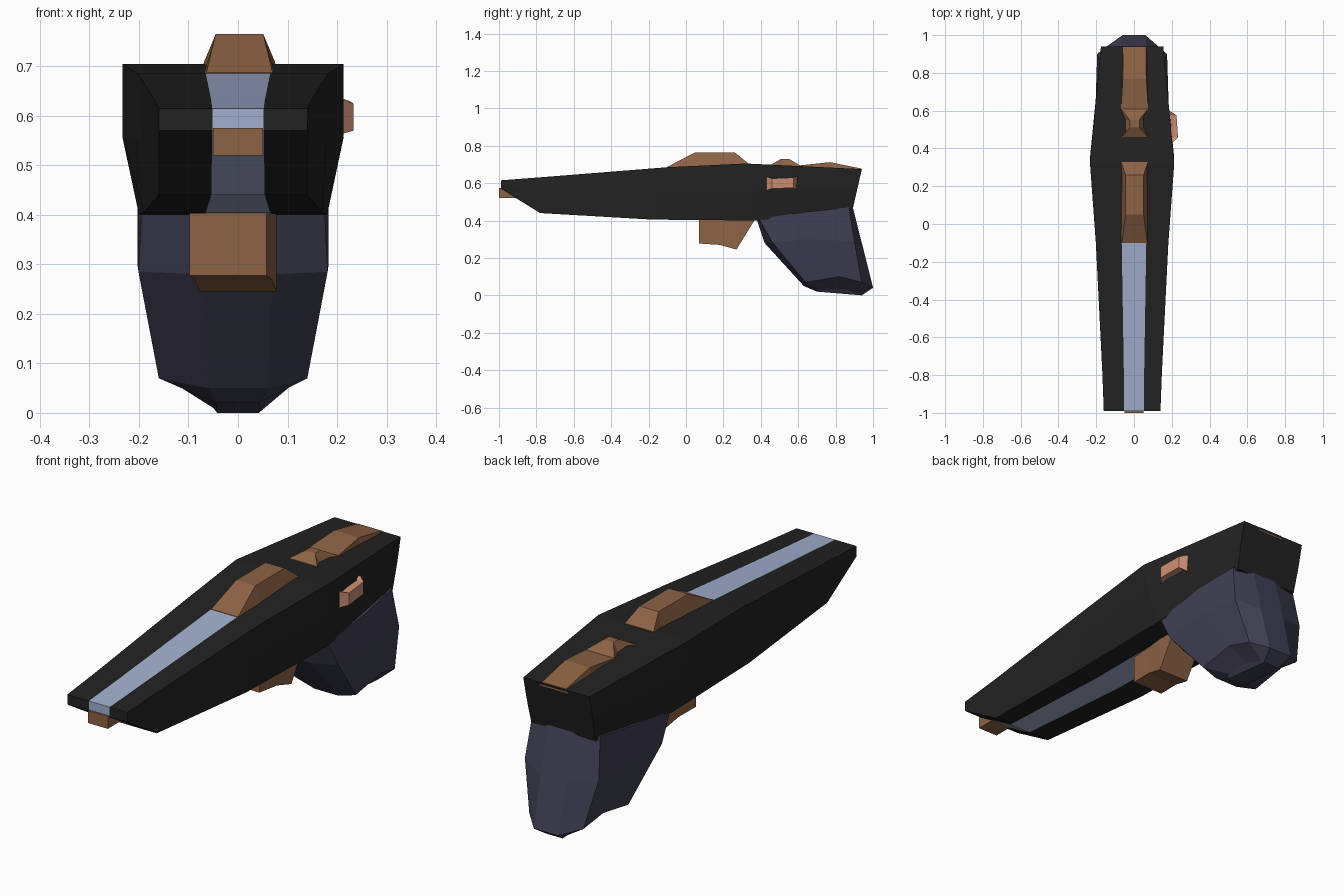
import bpy, bmesh


def material(name, rgb):
    m = bpy.data.materials.new(name)
    m.diffuse_color = (*rgb, 1)
    return m


BLACK = material("black casing", (0.016, 0.016, 0.016))
BLUE = material("pale blue strip", (0.36, 0.43, 0.62))
BROWN = material("copper brown", (0.27, 0.125, 0.06))
PURPLE = material("dusky purple", (0.052, 0.050, 0.088))
PINK = material("light copper", (0.60, 0.27, 0.17))


def loft(name, halves, mats, centre=None, pick=lambda k, j: 0):
    """Skin a row of half outlines (x, y, z), mirrored across the centre."""
    n = len(halves[0])
    bm = bmesh.new()
    rings = []
    for k, half in enumerate(halves):
        cx = [centre[k] if centre else (-0.01 if p[0] > 0.1 else 0) for p in half]
        pts = [(c + x, y, z) for c, (x, y, z) in zip(cx, half)]
        pts += [(c - x, y, z) for c, (x, y, z) in reversed(list(zip(cx, half)))]
        rings.append([bm.verts.new(p) for p in pts])
    for k, (a, b) in enumerate(zip(rings, rings[1:])):
        for j in range(2 * n):
            i = (j + 1) % (2 * n)
            f = bm.faces.new((a[j], a[i], b[i], b[j]))
            f.material_index = pick(k, j)
    # end caps: a centre strip plus two side panels
    for k, r in ((-1, rings[0]), (len(rings), rings[-1])):
        f = bm.faces.new((r[0], r[n - 1], r[n], r[-1]))
        f.material_index = pick(k, -1)
        if n > 2:
            bm.faces.new(r[:n])
            bm.faces.new(r[n:])
    bmesh.ops.recalc_face_normals(bm, faces=bm.faces)
    me = bpy.data.meshes.new(name)
    bm.to_mesh(me)
    bm.free()
    for m in mats:
        me.materials.append(m)
    ob = bpy.data.objects.new(name, me)
    bpy.context.collection.objects.link(ob)
    return ob


# Casing: strip half width, top (y, z, width), middle (z, width), bottom (y, z, width)
stations = [
    (0.052, (-0.99, 0.615, 0.15), (0.593, 0.150), (-0.99, 0.57, 0.15)),
    (0.054, (-0.78, 0.631, 0.158), (0.54, 0.155), (-0.78, 0.44, 0.15)),
    (0.065, (-0.10, 0.685, 0.192), (0.55, 0.189), (-0.18, 0.405, 0.18)),
    (0.070, (0.32, 0.705, 0.223), (0.555, 0.223), (0.38, 0.40, 0.19)),
    (0.065, (0.94, 0.675, 0.165), (0.57, 0.165), (0.89, 0.455, 0.16)),
]
body = []
for s, (yt, zt, wt), (zm, wm), (yb, zb, wb) in stations:
    ym = yb + (yt - yb) * (zm - zb) / (zt - zb)
    body.append([(s, yt, zt), (wt, yt, zt), (wm, ym, zm), (wb, yb, zb), (s, yb, zb)])


def strip(k, j):
    # strip runs over the top front, the nose and the underside
    return int(k == -1 or (j == 9 and k < 2) or (j == 4 and k < 3))


loft("casing", body, [BLACK, BLUE], pick=strip)

# Grip: faceted rings from top to butt, each running front to back
loft("grip", [
    [(0.06, 0.37, 0.43), (0.185, 0.39, 0.41), (0.193, 0.65, 0.447), (0.17, 0.87, 0.47), (0.06, 0.892, 0.47)],
    [(0.07, 0.42, 0.28), (0.191, 0.46, 0.285), (0.193, 0.65, 0.30), (0.185, 0.90, 0.29), (0.065, 0.945, 0.26)],
    [(0.06, 0.63, 0.05), (0.15, 0.64, 0.07), (0.15, 0.82, 0.10), (0.135, 0.94, 0.07), (0.06, 1.0, 0.04)],
    [(0.045, 0.70, 0.02), (0.06, 0.72, 0.03), (0.06, 0.84, 0.035), (0.05, 0.93, 0.01), (0.042, 0.94, 0.0)],
], [PURPLE])


def ridge(name, rows, base_width, base_z):
    """Raised top block from rows of (y, top z, top half width)."""
    return loft(name, [[(w, y, z), (base_width, y, base_z)] for y, z, w in rows],
                [BROWN], centre=[0.003] * len(rows))


ridge("top_sight", [(-0.10, 0.687, 0.067), (0.05, 0.765, 0.048),
                    (0.26, 0.765, 0.048), (0.33, 0.708, 0.072)], 0.076, 0.67)
ridge("rear_ridge", [(0.46, 0.702, 0.071), (0.51, 0.73, 0.025), (0.55, 0.73, 0.025),
                     (0.61, 0.695, 0.072), (0.77, 0.712, 0.062), (0.938, 0.678, 0.060)], 0.07, 0.66)

# Muzzle block under the nose
loft("muzzle_block", [[(0.05, y, 0.575), (0.05, y, 0.52)] for y in (-1.0, -0.90)], [BROWN])

# Trigger block, slightly skewed
loft("trigger_block", [
    [(0.078, 0.07, 0.42), (0.078, 0.07, 0.277)],
    [(0.078, 0.18, 0.42), (0.078, 0.18, 0.270)],
    [(0.078, 0.27, 0.42), (0.078, 0.27, 0.245)],
    [(0.078, 0.37, 0.42), (0.078, 0.365, 0.40)],
], [BROWN], centre=[-0.02, -0.01, 0.0, 0.0])

# Side button: tapered block on the right flank
button = loft("side_button", [
    [(0.03, 0.43, 0.635), (0.03, 0.43, 0.562)],
    [(0.018, 0.46, 0.625), (0.018, 0.46, 0.570)],
    [(0.016, 0.575, 0.630), (0.016, 0.575, 0.575)],
    [(0.025, 0.595, 0.640), (0.025, 0.59, 0.562)],
], [PINK], centre=[0.175, 0.215, 0.209, 0.17])
